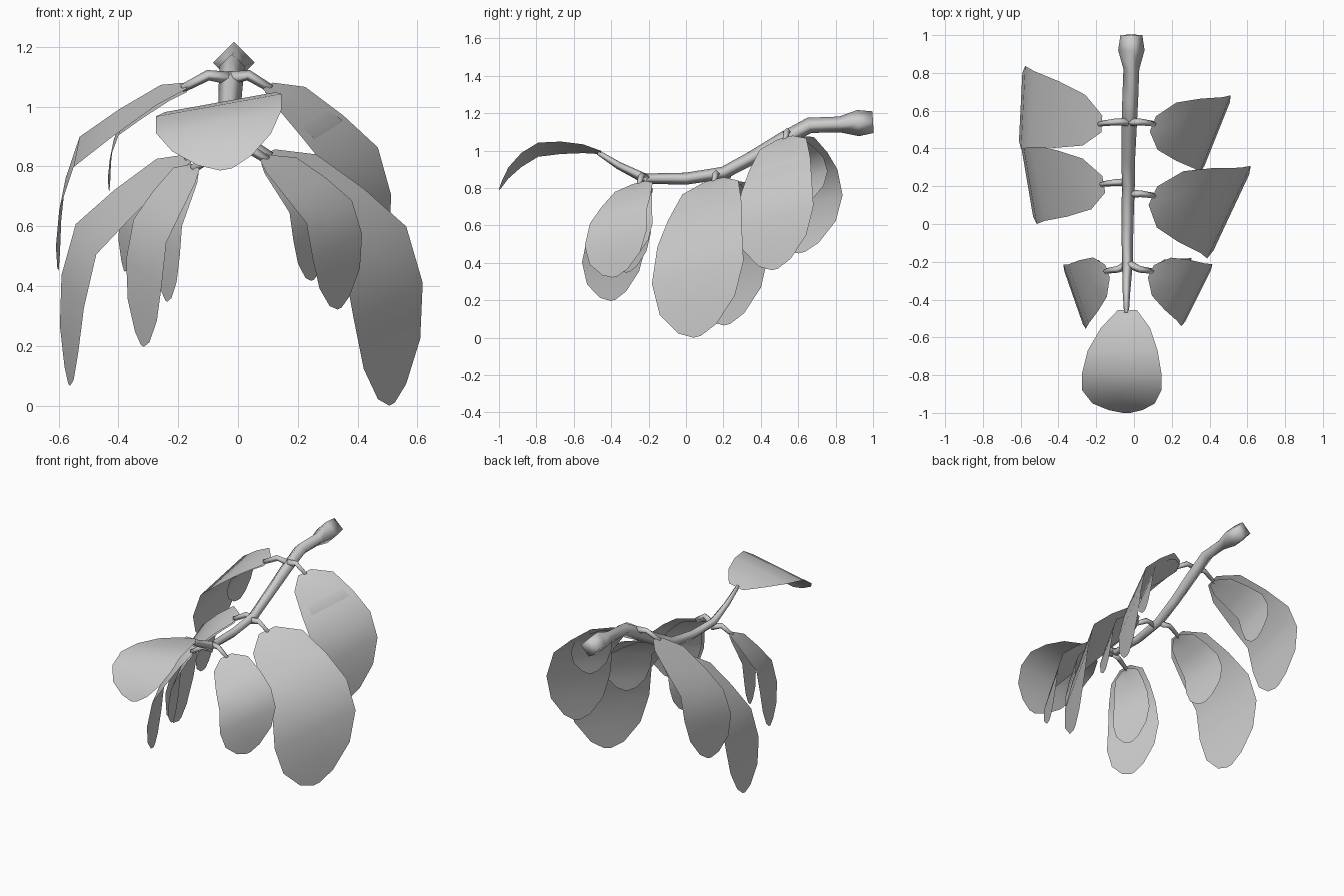
import bpy, bmesh, math
from mathutils import Vector

if "Cube" in bpy.data.objects:
    bpy.data.objects.remove(bpy.data.objects["Cube"])

grey = bpy.data.materials.new("plain_grey")
grey.diffuse_color = (0.6, 0.6, 0.6, 1)
grey.use_nodes = True
grey.node_tree.nodes["Principled BSDF"].inputs["Base Color"].default_value = grey.diffuse_color


def make_object(name, bm):
    bmesh.ops.recalc_face_normals(bm, faces=bm.faces)
    mesh = bpy.data.meshes.new(name)
    bm.to_mesh(mesh)
    bm.free()
    for p in mesh.polygons:
        p.use_smooth = True
    mesh.materials.append(grey)
    ob = bpy.data.objects.new(name, mesh)
    bpy.context.collection.objects.link(ob)
    return ob


def tube(name, path, sides):
    """Tube through (x, y, z, radius) points."""
    bm = bmesh.new()
    pts = [Vector(p[:3]) for p in path]
    rings = []
    for i, p in enumerate(pts):
        d = (pts[min(i + 1, len(pts) - 1)] - pts[max(i - 1, 0)]).normalized()
        side = d.cross(Vector((0, 0, 1))).normalized()
        up = side.cross(d)
        ring = []
        for s in range(sides):
            a = 2 * math.pi * s / sides
            ring.append(bm.verts.new(p + path[i][3] * (math.cos(a) * side + math.sin(a) * up)))
        rings.append(ring)
    for a, b in zip(rings, rings[1:]):
        for s in range(sides):
            t = (s + 1) % sides
            bm.faces.new((a[s], a[t], b[t], b[s]))
    bm.faces.new(rings[0])
    bm.faces.new(rings[-1])
    return make_object(name, bm)


def sheet(name, rows):
    """Leaf blade from (centre, half width vector) rows."""
    bm = bmesh.new()
    grid = [[bm.verts.new(c + w * t) for t in (-1, 0, 1)] for c, w in rows]
    for a, b in zip(grid, grid[1:]):
        for i in range(2):
            bm.faces.new((a[i], a[i + 1], b[i + 1], b[i]))
    return make_object(name, bm)


# Drooping blade profile: outward fraction, drop fraction, width fraction
PROFILE = [(0, 0, .2), (.22, .05, .61), (.55, .2, .8), (.86, .36, .92),
           (.97, .59, 1), (1, .8, .82), (1, .95, .41), (1, 1, .08)]


def hanging_leaf(name, base, tip, half, skew, roll=.25):
    b, t = Vector(base), Vector(tip)
    across = Vector((skew, 1, roll)) * half
    rows = []
    for f, g, w in PROFILE:
        c = Vector((b.x + (t.x - b.x) * f, b.y + (t.y - b.y) * f, b.z + (t.z - b.z) * g))
        rows.append((c, across * w))
    sheet(name, rows)


# Main stem, thick cut end at the back
tube("stem", [(-.014, 1, 1.152, .058), (-.014, .92, 1.147, .07), (-.014, .82, 1.14, .042),
              (-.02, .66, 1.135, .042), (-.025, .52, 1.06, .04), (-.03, .35, .96, .036),
              (-.03, .2, .88, .034), (-.035, 0, .85, .032), (-.035, -.22, .85, .028),
              (-.04, -.36, .92, .02), (-.04, -.47, .99, .013)], 4)

# Front end leaf: centre x, y, z, half width
front = [(-.035, -.455, .99, .05), (-.045, -.55, 1.01, .13), (-.06, -.67, 1.015, .185),
         (-.065, -.79, 1.005, .21), (-.065, -.88, .95, .21), (-.055, -.95, .88, .165),
         (-.045, -.985, .82, .09), (-.04, -1, .79, .02)]
sheet("front_leaf", [(Vector(r[:3]), Vector((1, 0, .18)) * r[3]) for r in front])

# Side leaves: name, base, large tip, half width, skew, small tip, small half width
LEAVES = [
    ("right_back", (.10, .53, 1.07), (.44, .475, .365), .205, .4, (.33, .50, .70), .13),
    ("right_middle", (.10, .15, .845), (.515, .06, .005), .245, .47, (.33, .13, .45), .14),
    ("right_front", (.09, -.25, .83), (.34, -.38, .325), .165, .5, (.25, -.30, .42), .12),
    ("left_back", (-.17, .53, 1.07), (-.60, .62, .455), .22, .05, (-.43, .63, .72), .13),
    ("left_middle", (-.16, .21, .83), (-.565, .22, .07), .22, -.17, (-.38, .21, .45), .14),
    ("left_front", (-.14, -.25, .80), (-.32, -.39, .20), .17, -.35, (-.24, -.31, .35), .12),
]
for name, base, tip, half, skew, tip2, half2 in LEAVES:
    hanging_leaf(name + "_leaf", base, tip, half, skew)
    low = (base[0], base[1], base[2] - .015)
    hanging_leaf(name + "_small_leaf", low, tip2, half2, skew)
    # Arched leaf stalk
    x, y, z = base
    root = (-.03, y + (.04 if y < 0 else .01), z + .025, .022)
    mid = ((x - .03) / 2, y + .01, z + .035, .018)
    tube(name + "_stalk", [root, mid, (x * 1.1, y, z - .01, .014)], 4)
